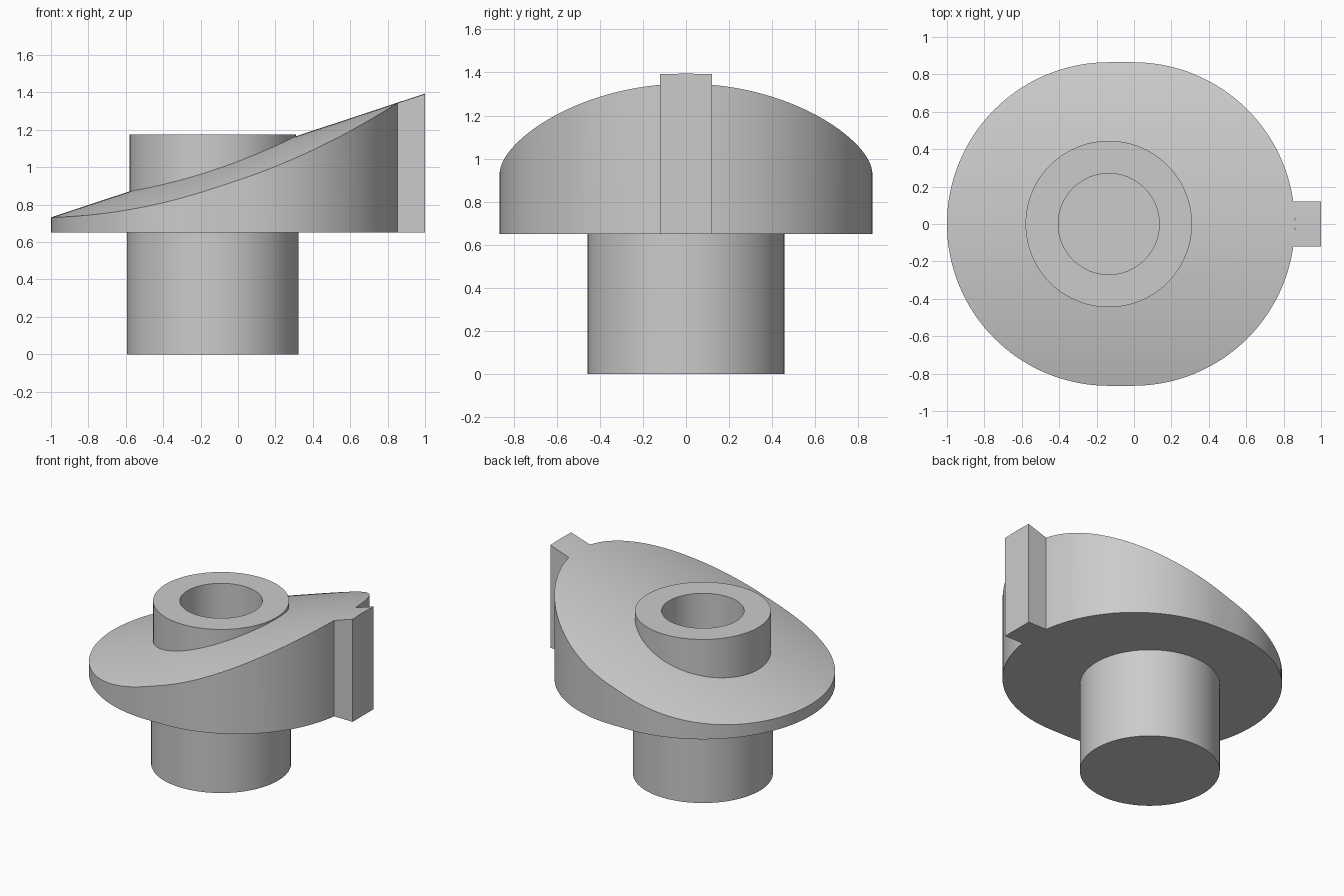
import bpy, bmesh, math

cube = bpy.data.objects.get("Cube")
if cube:
    bpy.data.objects.remove(cube, do_unlink=True)

AXIS_X = -0.135          # shared axis of stem, hub and bore
R = 0.865                # end radius of the cam plate
RIGHT_X = -0.005         # centre of the plate's right end arc
BASE_Z = 0.65
TAB_Y = 0.12

grey = bpy.data.materials.new("plain grey")
grey.use_nodes = True
colour = (0.6, 0.6, 0.6, 1)
grey.diffuse_color = colour
grey.node_tree.nodes["Principled BSDF"].inputs["Base Color"].default_value = colour


def finish(bm, name):
    bmesh.ops.remove_doubles(bm, verts=bm.verts, dist=1e-5)
    bmesh.ops.recalc_face_normals(bm, faces=bm.faces)
    mesh = bpy.data.meshes.new(name)
    bm.to_mesh(mesh)
    bm.free()
    mesh.materials.append(grey)
    ob = bpy.data.objects.new(name, mesh)
    bpy.context.collection.objects.link(ob)
    return ob


def smooth(ob):
    bpy.ops.object.select_all(action="DESELECT")
    ob.select_set(True)
    bpy.context.view_layer.objects.active = ob
    bpy.ops.object.shade_smooth_by_angle(angle=math.radians(30))


def top_z(x, y):
    # sloping surface, straight along x and arched across y
    return 1.063 + 0.331 * x - 0.177 * y * y


def ramp_solid(name, rows):
    """Solid from rows of (y, left x, right x), flat below and sloped on top."""
    bm = bmesh.new()
    rings = []
    for y, x0, x1 in rows:
        corners = ((x0, BASE_Z), (x1, BASE_Z), (x1, top_z(x1, y)), (x0, top_z(x0, y)))
        rings.append([bm.verts.new((x, y, z)) for x, z in corners])
    for a, b in zip(rings, rings[1:]):
        for i in range(4):
            j = (i + 1) % 4
            bm.faces.new((a[i], a[j], b[j], b[i]))
    bm.faces.new(rings[0])
    bm.faces.new(rings[-1])
    return finish(bm, name)


def lathe(name, profile, closed=False, steps=96):
    """Turn a (radius, z) profile round the shared axis."""
    bm = bmesh.new()
    verts = [bm.verts.new((AXIS_X + r, 0, z)) for r, z in profile]
    edges = [bm.edges.new(pair) for pair in zip(verts, verts[1:])]
    if closed:
        edges.append(bm.edges.new((verts[-1], verts[0])))
    bmesh.ops.spin(bm, geom=verts + edges, cent=(AXIS_X, 0, 0), axis=(0, 0, 1),
                   angle=math.tau, steps=steps, use_merge=False)
    return finish(bm, name)


# Cam plate: two joined end arcs under the sloping top
rows = []
for i in range(65):
    t = math.pi * (i / 64 - 0.5)
    rows.append((R * math.sin(t), AXIS_X - R * math.cos(t), RIGHT_X + R * math.cos(t)))
plate = ramp_solid("cam_plate", rows)

# Opening in the plate, hidden within the hub wall
cutter = lathe("bore_cutter", [(0, 0.5), (0.36, 0.5), (0.36, 1.5), (0, 1.5)])
cutter.hide_render = True
cutter.hide_viewport = True
cut = plate.modifiers.new("bore", "BOOLEAN")
cut.operation = "DIFFERENCE"
cut.solver = "EXACT"
cut.object = cutter

# Tab at the high end
tab_rows = []
for i in range(9):
    y = TAB_Y * (i / 4 - 1)
    tab_rows.append((y, RIGHT_X + math.sqrt(R * R - y * y), 1.0))
tab = ramp_solid("tab", tab_rows)

# Stem below and hollow hub above
stem = lathe("stem", [(0, 0), (0.458, 0), (0.458, BASE_Z), (0, BASE_Z)])
hub = lathe("hub", [(0.27, BASE_Z), (0.445, BASE_Z), (0.445, 1.175), (0.27, 1.175)], closed=True)

for part in (plate, tab, stem, hub):
    smooth(part)
